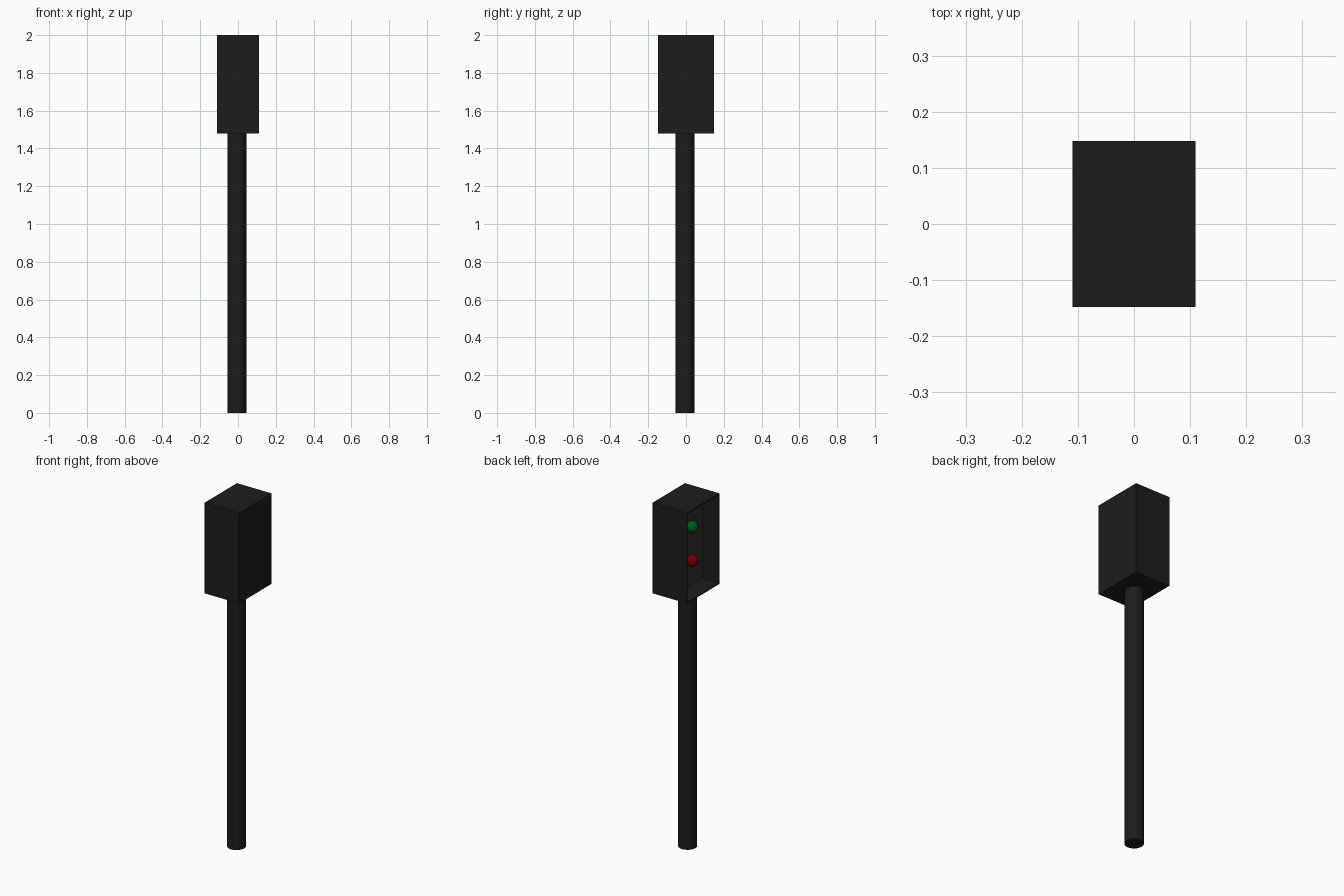
import bpy, bmesh
from math import radians

if "Cube" in bpy.data.objects:
    bpy.data.objects.remove(bpy.data.objects["Cube"])


def material(name, rgb):
    m = bpy.data.materials.new(name)
    m.diffuse_color = (*rgb, 1)
    m.use_nodes = True
    m.node_tree.nodes["Principled BSDF"].inputs["Base Color"].default_value = m.diffuse_color
    return m


BLACK = material("black_paint", (0.012, 0.012, 0.012))
GREY = material("dark_grey", (0.03, 0.03, 0.03))
GREEN = material("green_lens", (0.0, 0.1, 0.015))
RED = material("red_lens", (0.15, 0.0, 0.0))

# Post
bpy.ops.mesh.primitive_cylinder_add(vertices=32, radius=0.05, depth=1.48,
                                    location=(-0.006, -0.006, 0.74))
post = bpy.context.object
post.name = "post"
post.data.materials.append(BLACK)
bpy.ops.object.shade_smooth_by_angle(angle=radians(40))

# Signal housing: a box whose left face is inset and pushed in to form a hood
bpy.ops.mesh.primitive_cube_add(size=1, location=(0, 0, 1.74))
housing = bpy.context.object
housing.name = "signal_housing"
housing.scale = (0.22, 0.296, 0.52)
bpy.ops.object.transform_apply(location=False, rotation=False, scale=True)
housing.data.materials.append(BLACK)
housing.data.materials.append(GREY)
bm = bmesh.new()
bm.from_mesh(housing.data)
opening = min(bm.faces, key=lambda f: f.calc_center_median().x)
bmesh.ops.inset_region(bm, faces=[opening], thickness=0.008)
recess = bmesh.ops.extrude_discrete_faces(bm, faces=[opening])["faces"][0]
bmesh.ops.translate(bm, verts=recess.verts, vec=(0.105, 0, 0))
recess.material_index = 1
bm.to_mesh(housing.data)
bm.free()

# Lamps on the recessed panel
for name, z, mat in (("green_lamp", 1.845, GREEN), ("red_lamp", 1.65, RED)):
    bpy.ops.mesh.primitive_uv_sphere_add(segments=16, ring_count=8, radius=0.034,
                                         location=(-0.04, 0, z))
    lamp = bpy.context.object
    lamp.name = name
    lamp.data.materials.append(mat)
    bpy.ops.object.shade_smooth_by_angle(angle=radians(60))
